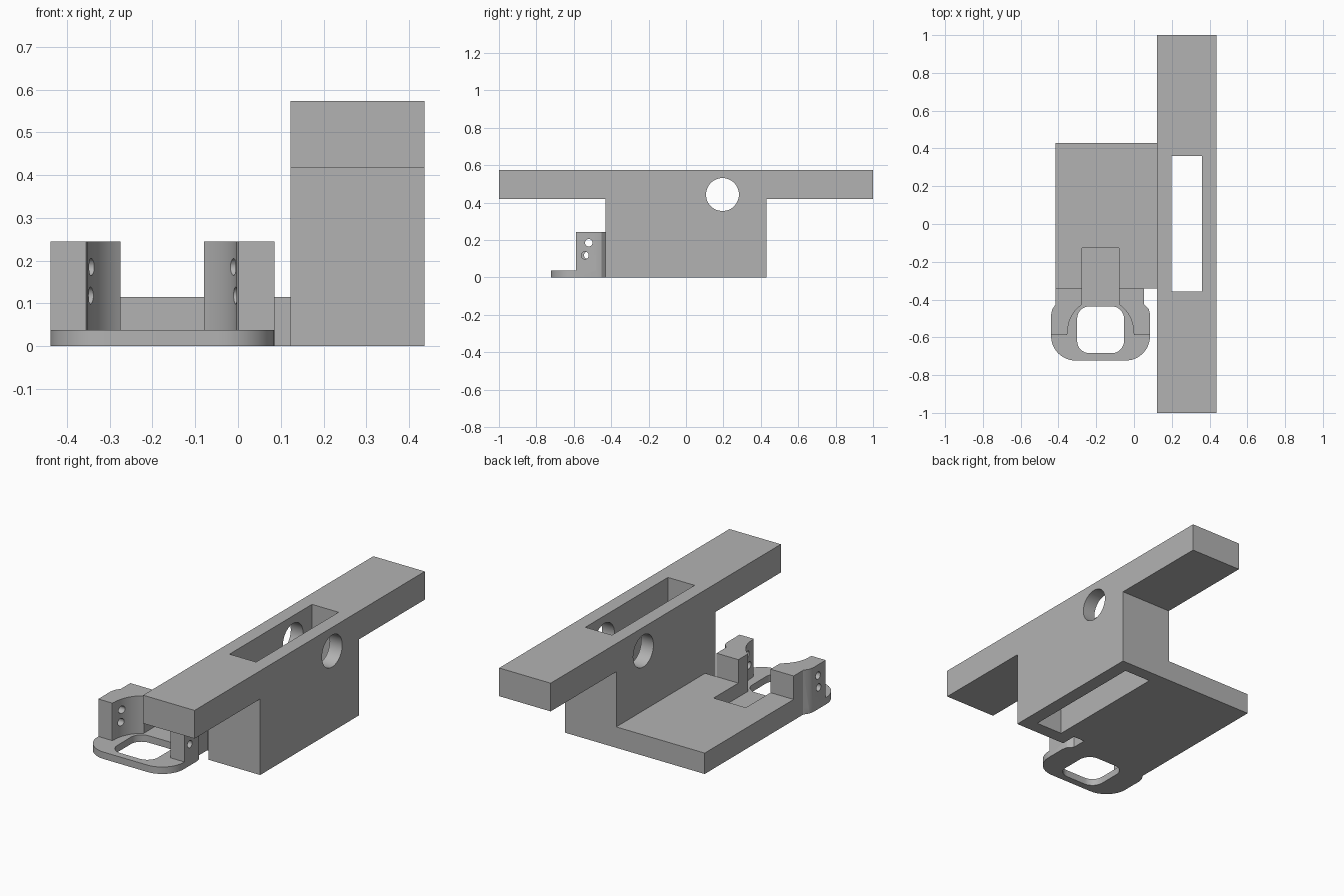
import bpy, bmesh
from math import sin, cos, radians, pi
from mathutils import Vector

if "Cube" in bpy.data.objects:
    bpy.data.objects.remove(bpy.data.objects["Cube"], do_unlink=True)

grey = bpy.data.materials.new("plain grey")
grey.use_nodes = True
grey.diffuse_color = (0.45, 0.45, 0.45, 1)
grey.node_tree.nodes["Principled BSDF"].inputs["Base Color"].default_value = grey.diffuse_color


def prism(name, pts, lo, hi, axis="z"):
    """Extrude a 2D outline along z (points are x, y) or x (points are y, z)."""
    bm = bmesh.new()
    place = (lambda p: (p[0], p[1], lo)) if axis == "z" else (lambda p: (lo, p[0], p[1]))
    face = bm.faces.new([bm.verts.new(place(p)) for p in pts])
    ext = bmesh.ops.extrude_face_region(bm, geom=[face])
    step = Vector((0, 0, hi - lo)) if axis == "z" else Vector((hi - lo, 0, 0))
    bmesh.ops.translate(bm, vec=step, verts=[v for v in ext["geom"] if isinstance(v, bmesh.types.BMVert)])
    bmesh.ops.recalc_face_normals(bm, faces=bm.faces)
    mesh = bpy.data.meshes.new(name)
    bm.to_mesh(mesh)
    bm.free()
    mesh.materials.append(grey)
    obj = bpy.data.objects.new(name, mesh)
    bpy.context.collection.objects.link(obj)
    return obj


def rect(x0, x1, y0, y1):
    return [(x0, y0), (x1, y0), (x1, y1), (x0, y1)]


def arc(cx, cy, r, a0, a1, n=12):
    angles = [radians(a0 + (a1 - a0) * i / n) for i in range(n + 1)]
    return [(cx + r * cos(a), cy + r * sin(a)) for a in angles]


def circle(cx, cy, r, n=48):
    return arc(cx, cy, r, 0, 360 - 360 / n, n - 1)


def combine(target, other, operation):
    """Boolean another part into the target and discard it."""
    mod = target.modifiers.new("combine", "BOOLEAN")
    mod.operation, mod.object, mod.solver = operation, other, "EXACT"
    bpy.context.view_layer.objects.active = target
    bpy.ops.object.modifier_apply(modifier=mod.name)
    bpy.data.objects.remove(other, do_unlink=True)


def smooth(obj):
    bpy.ops.object.select_all(action="DESELECT")
    obj.select_set(True)
    bpy.context.view_layer.objects.active = obj
    bpy.ops.object.shade_smooth_by_angle(angle=radians(30))


# T-shaped rail block with a vertical slot and a cross hole
X0, X1, TOP, ARM = 0.123, 0.436, 0.573, 0.418
half = [(0.43, 0), (0.43, ARM), (1, ARM), (1, TOP)]
rail = prism("rail_block", half + [(-y, z) for y, z in reversed(half)], X0, X1, "x")
combine(rail, prism("slot", rect(0.198, 0.36, -0.357, 0.36), -0.1, 0.7), "DIFFERENCE")
combine(rail, prism("cross_hole", circle(0.195, 0.443, 0.088), 0, 0.6, "x"), "DIFFERENCE")
smooth(rail)

# Side plate with a shallow pocket
CX, FLOOR, PLATE_Y, LEFT = -0.177, 0.038, -0.342, -0.415
bracket = prism("clamp_bracket", rect(LEFT, X0, PLATE_Y, 0.43), 0, 0.115)
combine(bracket, prism("pocket", rect(CX - 0.098, CX + 0.098, -0.5, -0.127), FLOOR, 0.3), "DIFFERENCE")

# Outer side line of the clamp, from its widest point back to the plate
W, BACK = 0.262, 0.23


def side(s):
    back = BACK if s > 0 else CX - LEFT
    return [(CX + s * W, -0.48), (CX + s * (W - 0.006), -0.452),
            (CX + s * back, -0.425), (CX + s * back, PLATE_Y)]


# Rounded clamp base with a rounded window
R = 0.13
front_right = arc(CX + W - R, -0.723 + R, R, 270, 360)
front_left = arc(CX - W + R, -0.723 + R, R, 180, 270)
base = prism("clamp_base", front_left + front_right + side(1) + side(-1)[::-1], 0, FLOOR)
hw, r, cy = 0.124, 0.065, -0.56
window = []
for k, (sx, sy) in enumerate([(1, 1), (-1, 1), (-1, -1), (1, -1)]):
    window += arc(CX + sx * (hw - r), cy + sy * (hw - r), r, 90 * k, 90 * k + 90, 8)
combine(base, prism("window", window, -0.1, 0.1), "DIFFERENCE")
combine(bracket, base, "UNION")

# Two curved gripping posts, each with a pair of screw holes
for s, low_y in ((1, -0.54), (-1, -0.525)):
    grip = [(CX + s * (x - CX), y) for x, y in arc(CX, -0.57, 0.174, 56, -2, 16)]
    lip = [(CX + s * 0.178, -0.587), (CX + s * W, -0.587)]
    post = prism("post", grip + lip + side(s) + [(CX + s * 0.098, PLATE_Y)], 0, 0.244)
    for y, z in ((-0.52, 0.185), (low_y, 0.118)):
        lo, hi = sorted((CX, CX + s * 0.4))
        combine(post, prism("screw_hole", circle(y, z, 0.02, 24), lo, hi, "x"), "DIFFERENCE")
    combine(bracket, post, "UNION")
smooth(bracket)
